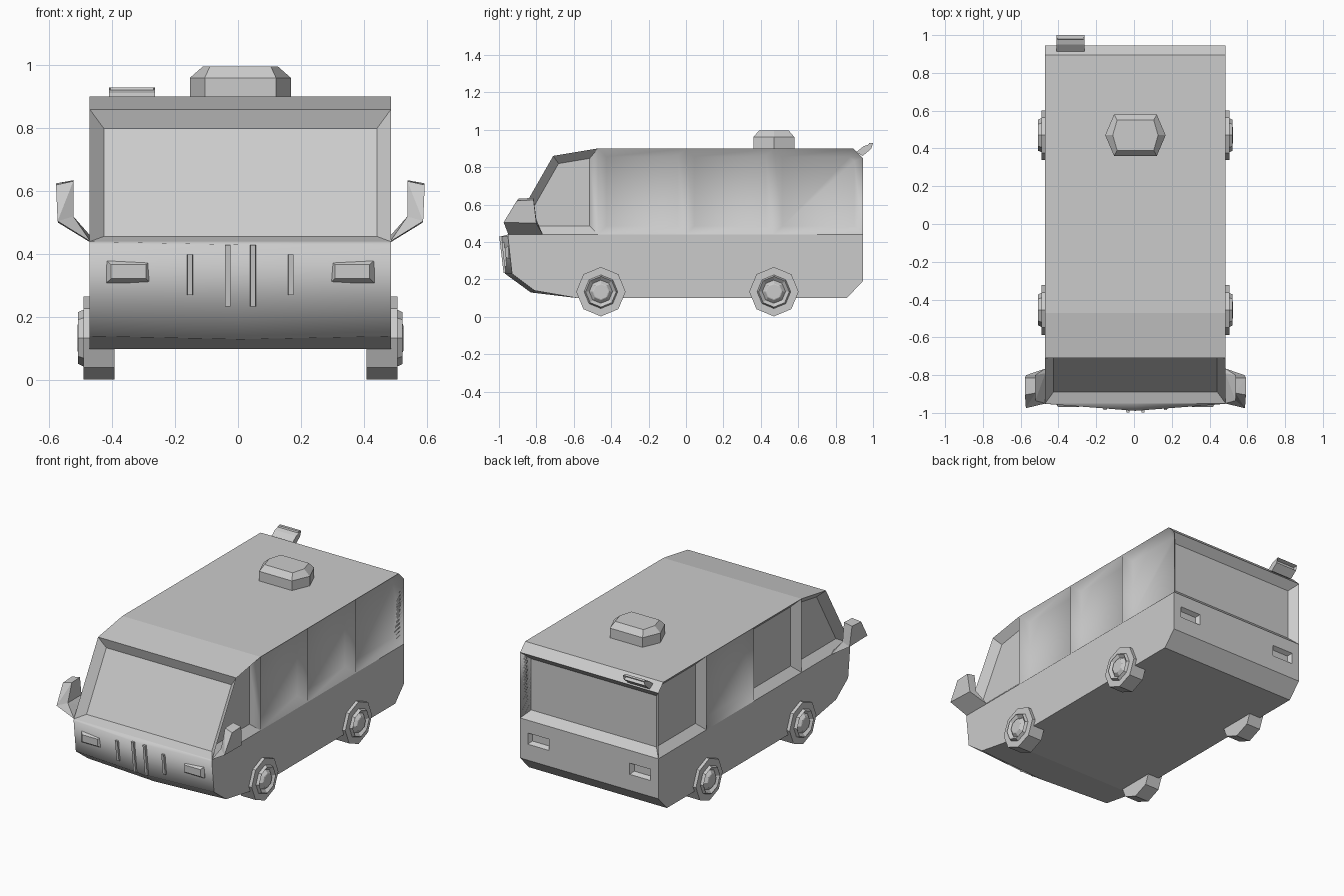
import bpy, bmesh
from math import cos, sin, pi
from mathutils import Vector

old = bpy.data.objects.get("Cube")
if old:
    bpy.data.objects.remove(old)

CX = 0.0075          # middle of the body
HALF = 0.478         # half width of the body
BELT = 0.44          # height of the window sills

grey = bpy.data.materials.new("light_grey")
grey.use_nodes = True
grey.diffuse_color = (0.6, 0.6, 0.6, 1)
grey.node_tree.nodes["Principled BSDF"].inputs["Base Color"].default_value = (0.6, 0.6, 0.6, 1)


def finish(name, bm):
    bmesh.ops.recalc_face_normals(bm, faces=bm.faces)
    mesh = bpy.data.meshes.new(name)
    bm.to_mesh(mesh)
    bm.free()
    mesh.materials.append(grey)
    obj = bpy.data.objects.new(name, mesh)
    bpy.context.collection.objects.link(obj)
    return obj


def loft(name, rings):
    """Closed solid through rings of equal point count."""
    bm = bmesh.new()
    loops = [[bm.verts.new(p) for p in ring] for ring in rings]
    for a, b in zip(loops, loops[1:]):
        for i in range(len(a)):
            j = (i + 1) % len(a)
            bm.faces.new((a[i], a[j], b[j], b[i]))
    bm.faces.new(loops[0])
    bm.faces.new(loops[-1])
    return finish(name, bm)


def hull(name, points):
    bm = bmesh.new()
    for p in points:
        bm.verts.new(p)
    bmesh.ops.convex_hull(bm, input=bm.verts)
    bmesh.ops.dissolve_limit(bm, angle_limit=0.02, verts=bm.verts, edges=bm.edges)
    return finish(name, bm)


def cut(bm, faces, point, normal):
    """Split only the given faces along a plane."""
    edges = {e for f in faces for e in f.edges}
    verts = {v for f in faces for v in f.verts}
    bmesh.ops.bisect_plane(bm, geom=list(faces) + list(edges) + list(verts),
                           dist=0.0005, plane_co=point, plane_no=normal)
    bm.normal_update()


# Body: side outline pulled across the width
outline = [(-0.95, BELT), (-0.952, 0.43), (-0.93, 0.23), (-0.81, 0.14), (-0.58, 0.10),
           (0.86, 0.10), (0.945, 0.19), (0.945, BELT), (0.945, 0.85), (0.895, 0.90),
           (-0.47, 0.90), (-0.71, 0.86)]
bm = bmesh.new()
ends = [[bm.verts.new((CX + s * HALF, y, z)) for y, z in outline] for s in (-1, 1)]
for i in range(len(outline)):
    j = (i + 1) % len(outline)
    bm.faces.new((ends[0][i], ends[0][j], ends[1][j], ends[1][i]))
for end in ends:
    bm.faces.new(end)
bmesh.ops.recalc_face_normals(bm, faces=bm.faces)


def sides(above):
    return [f for f in bm.faces if abs(f.normal.x) > 0.9
            and f.calc_center_median().z > above]


# Window bays along each side
cut(bm, sides(0), (0, 0, BELT), (0, 0, 1))
for y in (-0.47, 0, 0.47):
    cut(bm, sides(BELT), (0, y, 0), (0, 1, 0))

# Pointed nose
nose = [f for f in bm.faces if f.normal.y < -0.05 and abs(f.normal.x) < 0.1
        and f.calc_center_median().z < BELT]
cut(bm, nose, (CX, 0, 0), (1, 0, 0))
for v in bm.verts:
    if abs(v.co.x - CX) < 0.01 and v.co.y < -0.7 and v.co.z < BELT - 0.005:
        v.co.y -= 0.037 if v.co.z > 0.2 else 0.02
        v.co.z -= 0 if v.co.z > 0.2 else 0.01
bm.normal_update()

# Recessed windows on the sides, front and back
windows = sides(BELT) + [f for f in bm.faces if abs(f.normal.x) < 0.1
                         and abs(f.normal.y) > 0.8 and f.calc_center_median().z > 0.6]
bays = bmesh.ops.inset_individual(bm, faces=windows, thickness=0.045, depth=-0.045,
                                  use_even_offset=True)
bay_faces = set(windows) | set(bays["faces"])
for f in bay_faces:
    c = f.calc_center_median()
    f.smooth = abs(c.x - CX) > 0.42 and -0.5 < c.y < 0.93 and (c.x > 0 or 0 < c.y < 0.47)
for f in bm.faces:
    c = f.calc_center_median()
    if c.y < -0.8 and c.z < BELT and abs(c.x - CX) < 0.4 and f.normal.y < -0.3:
        f.smooth = True


# Tail lamp pockets
def back_panel():
    return [f for f in bm.faces if f.normal.y > 0.9 and f.calc_center_median().y > 0.94
            and f.calc_center_median().z < BELT]


for x in (-0.425, -0.28, 0.28, 0.425):
    cut(bm, back_panel(), (CX + x, 0, 0), (1, 0, 0))
for z in (0.29, 0.36):
    lamps = [f for f in back_panel()
             if 0.28 < abs(f.calc_center_median().x - CX) < 0.425]
    cut(bm, lamps, (0, 0, z), (0, 0, 1))
lamps = [f for f in back_panel() if 0.28 < abs(f.calc_center_median().x - CX) < 0.425
         and 0.29 < f.calc_center_median().z < 0.36]
bmesh.ops.inset_individual(bm, faces=lamps, thickness=0.02, depth=-0.025)
finish("body", bm)


def octagon(x, y, z, r):
    return [(x, y + r * cos(k * pi / 4), z + r * sin(k * pi / 4)) for k in range(8)]


# Wheels: tyre, sunken rim and raised hub
for s, side in ((1, "left"), (-1, "right")):
    for y, end in ((-0.455, "front"), (0.47, "rear")):
        steps = [(0.40, 0.132), (0.498, 0.132), (0.498, 0.09), (0.515, 0.082),
                 (0.497, 0.062), (0.515, 0.045), (0.517, 0.04)]
        loft(f"{end}_{side}_wheel",
             [octagon(CX + s * x, y, 0.134, r) for x, r in steps])

# Door mirrors: a broad arm and an upright head
for s, side in ((1, "left"), (-1, "right")):
    elbow = [(0.58, -0.975, 0.505), (0.578, -0.80, 0.50),
             (0.53, -0.935, 0.52), (0.53, -0.80, 0.52)]
    root = [(0.475, -0.95, 0.44), (0.475, -0.765, 0.437), (0.477, -0.79, 0.46)]
    top = [(0.585, -0.905, 0.62), (0.585, -0.815, 0.625),
           (0.53, -0.895, 0.632), (0.53, -0.815, 0.635)]
    for name, pts in (("arm", root + elbow), ("head", elbow + top)):
        hull(f"{side}_mirror_{name}", [(CX + s * x, y, z) for x, y, z in pts])


# Roof vent: stretched hexagon with a bevelled top
def hexagon(w, flat, d, z):
    return [(CX + x, 0.47 + y, z) for x, y in
            ((-w, 0), (-flat, -d), (flat, -d), (w, 0), (flat, d), (-flat, d))]


loft("roof_vent", [hexagon(0.16, 0.113, 0.11, 0.89), hexagon(0.16, 0.113, 0.11, 0.96),
                   hexagon(0.12, 0.097, 0.08, 0.995)])

# Rear roof scoop with an open end
scoop = [(0.91, 0.88), (0.95, 0.912), (1.0, 0.928), (0.99, 0.898), (0.945, 0.86)]
flap = loft("rear_scoop", [[(x, y, z) for y, z in scoop] for x in (-0.41, -0.263)])
bm = bmesh.new()
bm.from_mesh(flap.data)
mouth = [max(bm.faces, key=lambda f: f.normal.y)]
bmesh.ops.inset_individual(bm, faces=mouth, thickness=0.007, depth=-0.02)
bm.to_mesh(flap.data)
bm.free()


def nose_y(x, z):
    return -0.99 + 0.08 * abs(x) + 0.12 * (0.43 - z)


# Grille bars
for i, (x, low, high) in enumerate([(-0.16, 0.27, 0.40), (-0.04, 0.235, 0.43),
                                    (0.04, 0.235, 0.43), (0.16, 0.27, 0.40)]):
    rings = []
    for z in (low, high):
        y = nose_y(x, z)
        rings.append([Vector((CX + x + dx, y + dy, z)) for dx, dy in
                      ((-0.012, 0.03), (-0.008, -0.012), (0.008, -0.012), (0.012, 0.03))])
    loft(f"grille_bar_{i + 1}", rings)

# Headlamps
for s, side in ((1, "left"), (-1, "right")):
    rings = []
    for w, h, y in ((0.07, 0.036, -0.92), (0.07, 0.036, -0.948), (0.055, 0.022, -0.968)):
        rings.append([(CX + s * 0.355 + a * w, y, 0.345 + b * h)
                      for a, b in ((-1, -1), (1, -1), (1, 1), (-1, 1))])
    loft(f"{side}_headlamp", rings)
